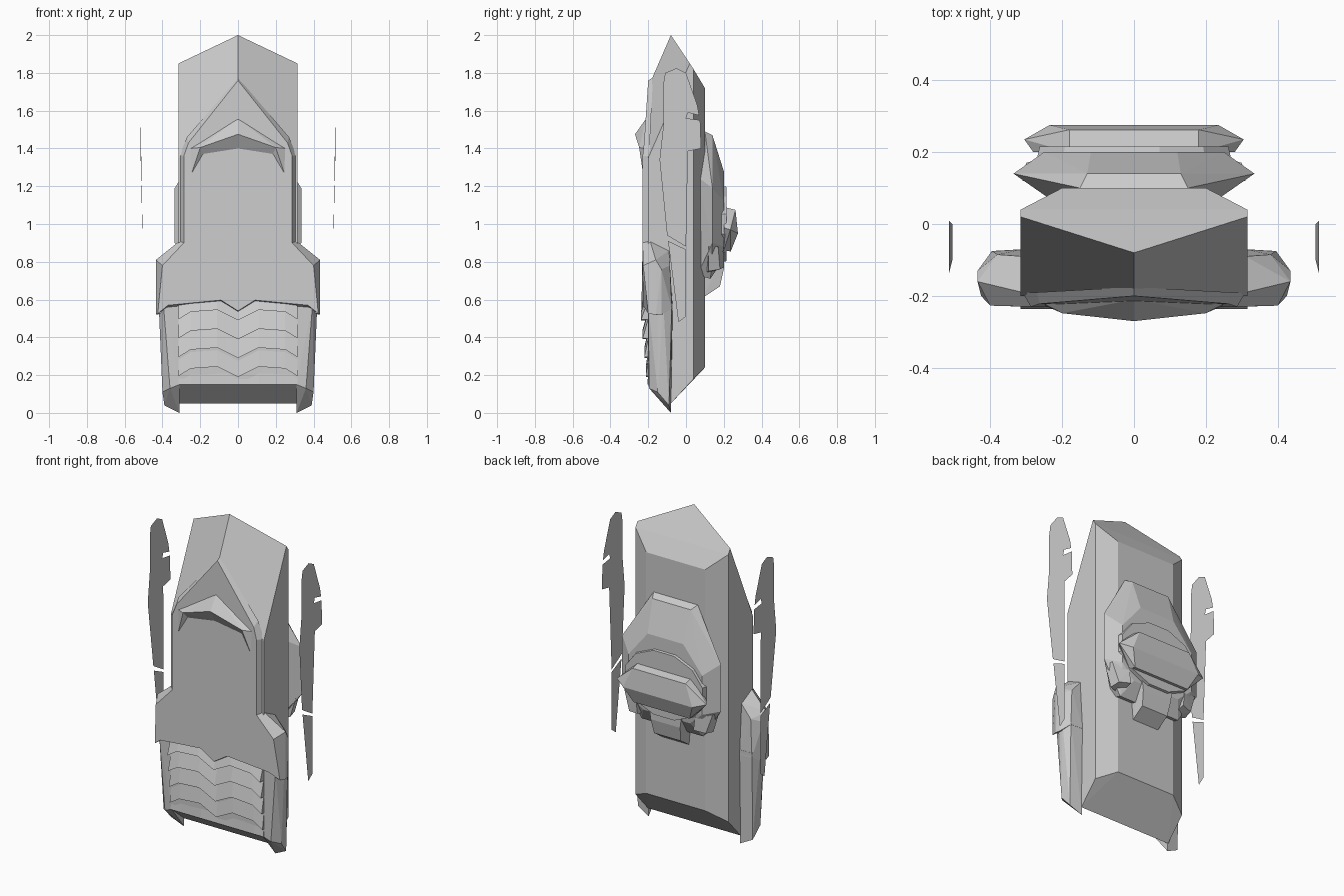
import bpy, bmesh, math


def finish(name, bm):
    bmesh.ops.recalc_face_normals(bm, faces=bm.faces[:])
    mesh = bpy.data.meshes.new(name)
    bm.to_mesh(mesh)
    bm.free()
    obj = bpy.data.objects.new(name, mesh)
    bpy.context.collection.objects.link(obj)
    return obj


def mirror(pts):
    return pts + [(-x, y, z) for x, y, z in pts if x]


def hull(name, pts):
    """Convex faceted solid around a few corner points."""
    bm = bmesh.new()
    verts = [bm.verts.new(p) for p in pts]
    bmesh.ops.convex_hull(bm, input=verts)
    bmesh.ops.delete(bm, geom=[v for v in bm.verts if not v.link_faces], context='VERTS')
    bmesh.ops.dissolve_limit(bm, angle_limit=0.02, verts=bm.verts[:], edges=bm.edges[:])
    return finish(name, bm)


def loft(name, rings):
    """Skin a list of equal rings and cap both ends."""
    bm = bmesh.new()
    loops = [[bm.verts.new(p) for p in r] for r in rings]
    n = len(loops[0])
    for a, b in zip(loops, loops[1:]):
        for i in range(n):
            j = (i + 1) % n
            bm.faces.new((a[i], a[j], b[j], b[i]))
    bm.faces.new(loops[0])
    bm.faces.new(loops[-1])
    return finish(name, bm)


def ring(half):
    """Complete a right-hand outline whose first and last points lie on x = 0."""
    return half + [(-x, y, z) for x, y, z in half[-2:0:-1]]


# Main body
hull("main_body", mirror([
    (0, -.08, 2.0), (0, -.18, 1.77), (.315, .02, 1.85), (.315, .04, 1.82),
    (.2, .1, 1.72), (.2, .1, .24), (.315, .04, .18), (.315, -.08, .05),
    (.315, -.2, .15), (.315, -.2, 1.35)]))

# Front armour plate with chamfered rim, shoulders and notch
loft("front_plate", [
    ring([(0, -.175, 1.775), (.27, -.19, 1.46), (.31, -.19, 1.36), (.31, -.19, .91),
          (.435, -.16, .81), (.435, -.16, .52), (.38, -.19, .555), (.09, -.19, .585), (0, -.19, .53)]),
    ring([(0, -.2, 1.76), (.262, -.222, 1.43), (.287, -.23, 1.36), (.287, -.23, .9),
          (.40, -.227, .78), (.425, -.2, .525), (.37, -.228, .57), (.09, -.235, .597), (0, -.235, .54)])])

# Raised brow on the plate, one wedge per side
for s, side in ((1, "right"), (-1, "left")):
    hull("brow_" + side, [(s * x, y, z) for x, y, z in [
        (0, -.21, 1.56), (0, -.27, 1.475), (0, -.225, 1.40), (.2, -.248, 1.405),
        (.25, -.222, 1.40), (.19, -.225, 1.37)]])
    hull("brow_tip_" + side, [(s * x, y, z) for x, y, z in [
        (.2, -.248, 1.405), (.25, -.222, 1.40), (.18, -.225, 1.38), (.245, -.228, 1.27)]])

    # Shoulder wing wrapping the side of the plate
    hull("wing_" + side, [(s * x, y, z) for x, y, z in [
        (.31, -.19, .91), (.435, -.16, .81), (.435, -.16, .52), (.435, -.13, .76),
        (.43, -.13, .52), (.395, -.075, .55), (.31, -.07, .55), (.31, -.09, .86),
        (.38, -.085, .78), (.31, -.2, .56)]])

    # Lower side skirt
    hull("skirt_" + side, [(s * x, y, z) for x, y, z in [
        (.31, -.2, .58), (.395, -.2, .58), (.42, -.15, .58), (.42, -.12, .58),
        (.395, -.075, .58), (.31, -.07, .58), (.31, -.2, .15), (.36, -.195, .13),
        (.40, -.15, .11), (.39, -.09, .04), (.31, -.08, 0)]])

    # Thin floating side panels
    panels = {
        "upper_panel_": [(-.12, 1.74), (-.11, 1.80), (-.05, 1.825), (0, 1.8), (.06, 1.63),
                         (.07, 1.575), (.01, 1.59), (.0, 1.56), (.075, 1.55), (.08, 1.40),
                         (.01, 1.385), (0, .88), (-.10, .94), (-.14, 1.34), (-.12, 1.52)],
        "lower_panel_": [(-.095, .91), (0, .865), (0, .51), (-.04, .48)]}
    for label, outline in panels.items():
        bm = bmesh.new()
        bm.faces.new([bm.verts.new((s * (.505 + .01 * (z > 1.2)), y, z)) for y, z in outline])
        finish(label + side, bm)

# Overlapping zigzag slats under the plate
xs = [-.315, -.25, -.11, 0, .11, .25, .315]
drop = [.05, .01, 0, .055, 0, .01, .05]
for k in range(5):
    rings = []
    for x, d in zip(xs, drop):
        low = max(.15, .545 - .1 * k - d)
        yf = -.237 + .008 * k
        rings.append([(x, -.195, .665 - .1 * k - d), (x, yf, low), (x, -.19, low)])
    loft("slat_%d" % (k + 1), rings)

# Back pack: faceted housing
hull("pack_housing", mirror([
    (.15, .1, 1.49), (.13, .14, 1.47), (.335, .14, 1.19), (.335, .14, .9),
    (.21, .13, .71), (.21, .06, .73), (.22, .06, 1.25), (.25, .2, 1.12),
    (.12, .2, 1.28), (.25, .2, .88), (.16, .19, .8)]))

# Rounded collar between the housing and the cap
hull("pack_collar", [
    (.28 * math.cos(a) * f, y, 1.0 + .21 * math.sin(a) * f)
    for y, f in ((.18, 1), (.215, .97))
    for a in [math.tau * (i + .5) / 12 for i in range(12)]])

# Hexagonal cap
hull("pack_cap", mirror([
    (.18, .2, 1.09), (.18, .262, 1.075), (.28, .2, .98), (.305, .235, .97),
    (.235, .275, .95), (.2, .2, .86), (.19, .237, .855)]))

# Feet below the housing
hull("pack_centre_foot", mirror([
    (.11, .1, .84), (.11, .2, .84), (.1, .2, .76), (.09, .18, .67),
    (.09, .12, .64), (.09, .09, .61)]))
for s, side in ((1, "right"), (-1, "left")):
    hull("pack_side_foot_" + side, [(s * x, y, z) for x, y, z in [
        (.2, .1, .88), (.31, .12, .88), (.3, .17, .88), (.2, .2, .85),
        (.19, .2, .77), (.26, .18, .76), (.27, .12, .75), (.19, .1, .74)]])
